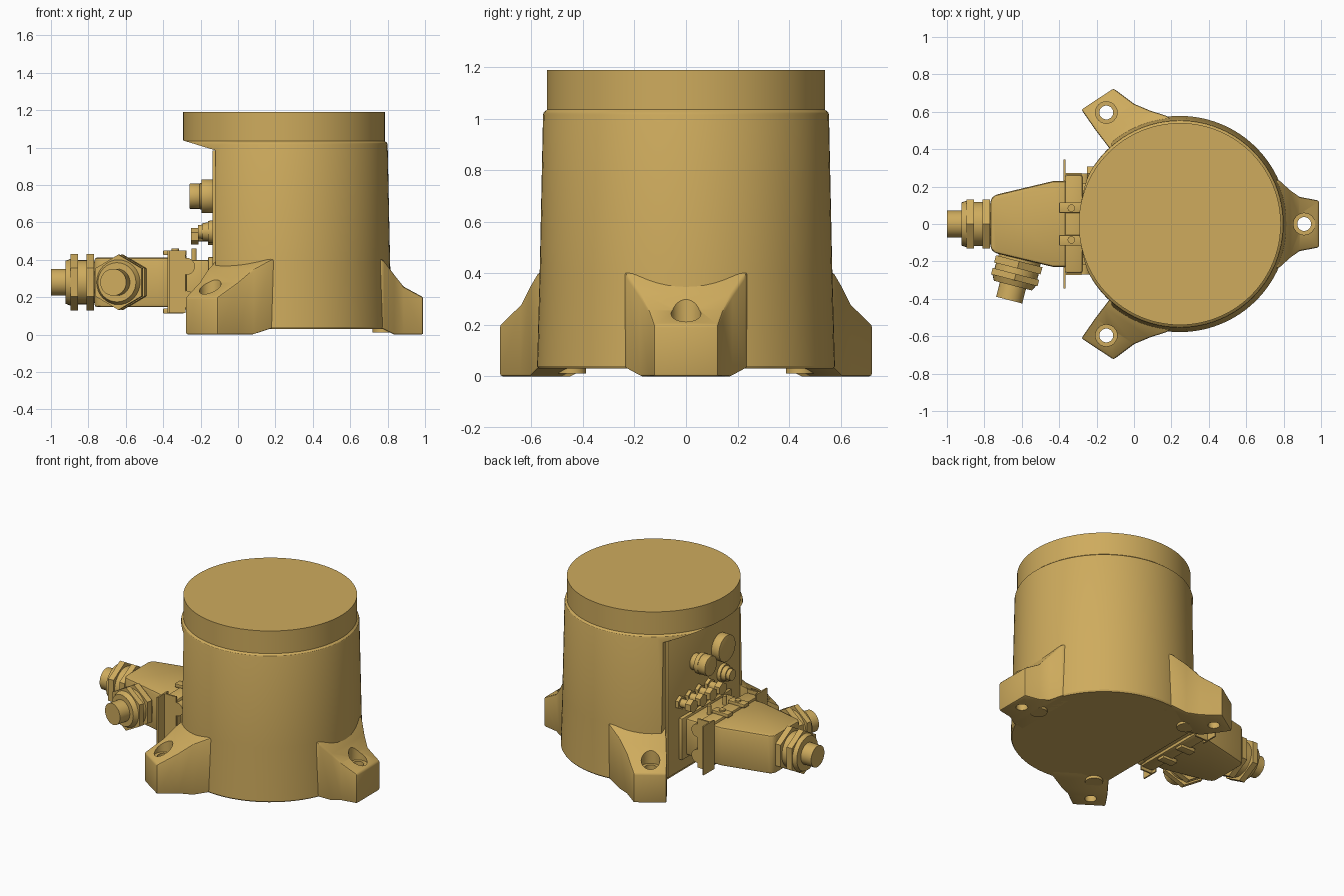
import bpy, bmesh, math
from mathutils import Vector, Matrix

cube = bpy.data.objects.get("Cube")
if cube:
    bpy.data.objects.remove(cube)

TAN = (0.62, 0.41, 0.11, 1)
mat = bpy.data.materials.new("tan_paint")
mat.use_nodes = True
mat.diffuse_color = TAN
mat.node_tree.nodes["Principled BSDF"].inputs["Base Color"].default_value = TAN

AXIS = 0.245   # x of the drum axis


def finish(name, bm, bevel=0, cutters=()):
    bmesh.ops.recalc_face_normals(bm, faces=bm.faces[:])
    me = bpy.data.meshes.new(name)
    bm.to_mesh(me)
    bm.free()
    me.materials.append(mat)
    ob = bpy.data.objects.new(name, me)
    bpy.context.collection.objects.link(ob)
    bpy.ops.object.select_all(action='DESELECT')
    ob.select_set(True)
    bpy.context.view_layer.objects.active = ob
    if bevel:
        m = ob.modifiers.new("bevel", 'BEVEL')
        m.width, m.segments, m.limit_method = bevel, 2, 'ANGLE'
        bpy.ops.object.modifier_apply(modifier=m.name)
    for c in cutters:
        m = ob.modifiers.new("cut", 'BOOLEAN')
        m.object, m.operation, m.solver = c, 'DIFFERENCE', 'EXACT'
        bpy.ops.object.modifier_apply(modifier=m.name)
        bpy.data.objects.remove(c)
    bpy.ops.object.shade_smooth_by_angle(angle=math.radians(28))
    return ob


def lathe(name, x, y, profile, n=96, cutters=()):
    """Closed solid turned about a vertical line; profile is (radius, z), bottom to top."""
    bm = bmesh.new()
    rings = [[bm.verts.new((x + r * math.cos(math.tau * i / n),
                            y + r * math.sin(math.tau * i / n), z))
              for i in range(n)] for r, z in profile]
    for a, b in zip(rings, rings[1:]):
        for i in range(n):
            j = (i + 1) % n
            bm.faces.new((a[i], a[j], b[j], b[i]))
    bm.faces.new(rings[0])
    bm.faces.new(rings[-1])
    return finish(name, bm, cutters=cutters)


def prism(name, outline, depth, bevel=0):
    """Extrude a 3D outline along a depth vector."""
    bm = bmesh.new()
    f = bm.faces.new([bm.verts.new(p) for p in outline])
    new = bmesh.ops.extrude_face_region(bm, geom=[f])["geom"]
    bmesh.ops.translate(bm, vec=depth, verts=[v for v in new if isinstance(v, bmesh.types.BMVert)])
    return finish(name, bm, bevel)


def box(name, x, y, z, bevel=0):
    outline = [(x[0], y[0], z[0]), (x[1], y[0], z[0]), (x[1], y[1], z[0]), (x[0], y[1], z[0])]
    return prism(name, outline, (0, 0, z[1] - z[0]), bevel)


def stack(name, start, direction, steps, bevel=0):
    """Coaxial cylinders; steps are (from, to, radius, end radius, sides)."""
    d = Vector(direction).normalized()
    turn = d.to_track_quat('Z', 'Y').to_matrix().to_4x4()
    bm = bmesh.new()
    for a, b, r1, r2, n in steps:
        place = Matrix.Translation(Vector(start) + d * (a + b) / 2) @ turn
        bmesh.ops.create_cone(bm, cap_ends=True, segments=n, radius1=r1, radius2=r2,
                              depth=b - a, matrix=place)
    return finish(name, bm, bevel)


def foot(name, angle, side, stations, hole_r):
    """Lofted foot; stations are (radius, right width, left width, bottom z, top z)."""
    u = Vector((math.cos(angle), math.sin(angle), 0))
    t = Vector((u.y, -u.x, 0)) * side
    c = Vector((AXIS, 0, 0))
    bm = bmesh.new()
    rings = []
    for r, w1, w2, zb, zt in stations:
        rings.append([bm.verts.new(c + u * r + t * w + Vector((0, 0, z)))
                      for w, z in ((-w1, zb), (w2, zb), (w2, zt), (-w1, zt))])
    for a, b in zip(rings, rings[1:]):
        for i in range(4):
            j = (i + 1) % 4
            bm.faces.new((a[i], a[j], b[j], b[i]))
    bm.faces.new(rings[0])
    bm.faces.new(rings[-1])
    h = c + u * hole_r
    bore = lathe("bore", h.x, h.y, [(0.037, -0.1), (0.037, 0.205), (0.058, 0.205), (0.058, 0.6)], 32)
    finish(name, bm, 0.01, [bore])
    # locating boss under the drum edge
    p = c + u * 0.53
    stack(name + "_boss", (p.x, p.y, 0.012), (0, 0, 1), [(0, 0.05, 0.055, 0.055, 24)])


# Drum with the flat side and the overhanging rim
side_cut = prism("side_cut", [(-0.12, -1, -0.1), (-0.12, -1, 0.985), (-0.3, -1, 1.04),
                              (-0.6, -1, 1.04), (-0.6, -1, -0.1)], (0, 2, 0))
lathe("drum", AXIS, 0, [(0.572, 0.03), (0.578, 0.04), (0.568, 0.4), (0.555, 1.015), (0.552, 1.025),
                        (0.54, 1.035), (0.54, 1.19)], cutters=[side_cut])
box("side_panel", (-0.137, -0.11), (-0.39, 0.39), (0.05, 0.985), 0.004)

# Three feet, the rear pair mirrored
foot("front_foot", 0, 1, [(0.745, 0.125, 0.125, 0, 0.2), (0.64, 0.145, 0.145, 0, 0.257),
                          (0.59, 0.18, 0.18, 0, 0.32), (0.53, 0.235, 0.235, 0.03, 0.40),
                          (0.45, 0.25, 0.25, 0.03, 0.42)], 0.665)
for side, label in ((1, "left"), (-1, "right")):
    foot(label + "_foot", math.radians(123.4) * side, side,
         [(0.80, 0.103, 0.103, 0, 0.2), (0.67, 0.1, 0.15, 0, 0.28), (0.595, 0.095, 0.2, 0, 0.35),
          (0.52, 0.09, 0.26, 0.03, 0.4), (0.45, 0.06, 0.28, 0.03, 0.42)], 0.714)

# Controls on the side panel
OUT = (-1, 0, 0)
stack("panel_disc", (-0.13, -0.17, 0.74), OUT, [(0, 0.065, 0.09, 0.09, 40)], 0.004)
stack("panel_knob", (-0.13, 0.1, 0.74), OUT, [(0, 0.05, 0.055, 0.055, 32),
                                              (0.045, 0.075, 0.07, 0.07, 32),
                                              (0.07, 0.13, 0.067, 0.067, 32)], 0.004)
stack("panel_gland", (-0.13, -0.2, 0.55), OUT, [(0, 0.03, 0.062, 0.058, 24),
                                                (0.03, 0.06, 0.05, 0.046, 24),
                                                (0.06, 0.085, 0.038, 0.036, 24)])
for i in range(4):
    stack(f"hex_plug_{i + 1}", (-0.13, 0.27 - 0.105 * i, 0.525), OUT,
          [(0, 0.03, 0.045, 0.045, 6), (0.03, 0.085, 0.028, 0.028, 20), (0.08, 0.12, 0.044, 0.044, 6)])

# Connector socket, collar and hood
box("socket_flange", (-0.16, -0.13), (-0.27, 0.27), (0.13, 0.415), 0.006)
box("socket_body", (-0.29, -0.15), (-0.225, 0.225), (0.15, 0.4), 0.015)
box("collar", (-0.37, -0.275), (-0.262, 0.262), (0.13, 0.43), 0.012)
half = [(-0.35, 0.23), (-0.43, 0.23), (-0.745, 0.155), (-0.768, 0.13)]
hood = half + [(x, -y) for x, y in reversed(half)]
prism("hood", [(x, y, 0.147) for x, y in hood], (0, 0, 0.266), 0.016)

# Latch levers, pegs, straps and screws
for s, label in ((1, "left"), (-1, "right")):
    y1, y2 = sorted((0.23 * s, 0.345 * s))
    box(label + "_lever", (-0.376, -0.366), (y1, y2), (0.115, 0.45))
    y1, y2 = sorted((0.262 * s, 0.273 * s))
    box(label + "_lever_side", (-0.37, -0.28), (y1, y2), (0.115, 0.45))
    for z in (0.19, 0.365):
        stack(label + "_peg", (-0.275, 0.215 * s, z), (0, s, 0), [(0, 0.055, 0.045, 0.045, 24)])
    y1, y2 = sorted((0.06 * s, 0.115 * s))
    box(label + "_top_strap", (-0.4, -0.275), (y1, y2), (0.425, 0.45), 0.003)
    box(label + "_bottom_strap", (-0.4, -0.29), (y1, y2), (0.113, 0.14), 0.003)
    stack(label + "_screw", (-0.335, 0.085 * s, 0.445), (0, 0, 1), [(0, 0.015, 0.02, 0.02, 16)])
    stack(label + "_pin", (-0.235, 0.085 * s, 0.39), (0, 0, 1), [(0, 0.07, 0.014, 0.014, 12)])

# Cable glands on the hood end and on its slanted side
stack("end_gland", (-0.755, 0, 0.28), OUT,
      [(0, 0.02, 0.11, 0.11, 32), (0.015, 0.055, 0.15, 0.15, 6), (0.055, 0.105, 0.118, 0.118, 32),
       (0.1, 0.14, 0.15, 0.15, 6), (0.14, 0.167, 0.125, 0.115, 32), (0.16, 0.245, 0.072, 0.072, 32)])
stack("side_gland", (-0.605, -0.165, 0.28), (-0.25, -0.97, 0),
      [(0, 0.04, 0.115, 0.115, 32), (0.035, 0.075, 0.148, 0.148, 6), (0.07, 0.115, 0.118, 0.118, 32),
       (0.105, 0.14, 0.148, 0.148, 6), (0.14, 0.17, 0.12, 0.105, 32), (0.165, 0.25, 0.072, 0.072, 32)])
